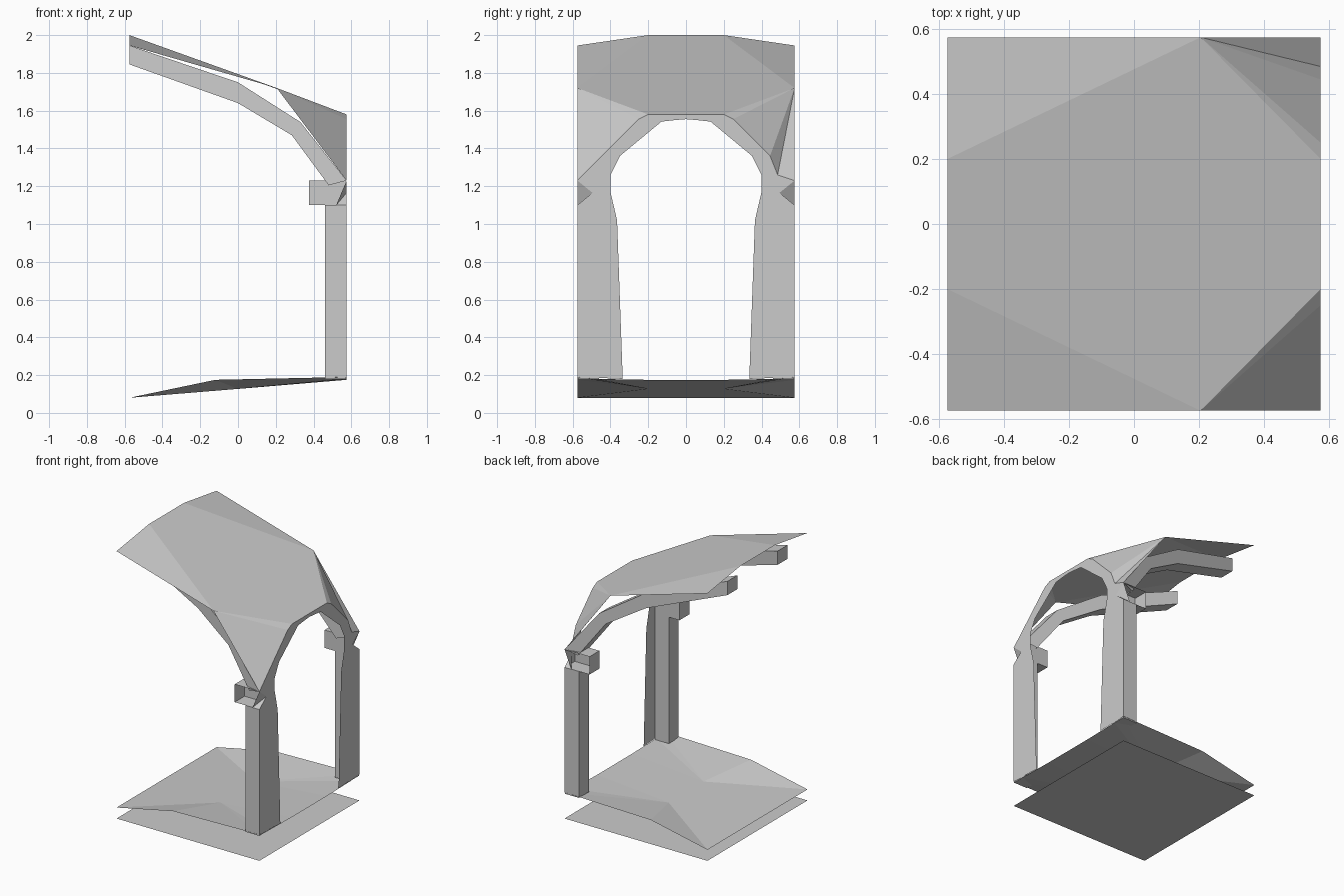
import bpy

if "Cube" in bpy.data.objects:
    bpy.data.objects.remove(bpy.data.objects["Cube"])

H = 0.575   # half width of the square module


def mesh(name, verts, faces):
    me = bpy.data.meshes.new(name)
    me.from_pydata(verts, [], faces)
    me.update()
    ob = bpy.data.objects.new(name, me)
    bpy.context.collection.objects.link(ob)
    return ob


def flip(face, s):
    # keep normals outward on the mirrored side
    return tuple(face) if s > 0 else tuple(reversed(face))


def box(name, x0, x1, y0, y1, z0, z1, skip=()):
    v = [(x, y, z) for x in (x0, x1) for y in (y0, y1) for z in (z0, z1)]
    f = {"left": (0, 1, 3, 2), "right": (4, 6, 7, 5), "front": (0, 4, 5, 1),
         "back": (2, 3, 7, 6), "bottom": (0, 2, 6, 4), "top": (1, 5, 7, 3)}
    return mesh(name, v, [q for k, q in f.items() if k not in skip])


# flat base sheet
mesh("base", [(-H, -H, 0), (-H, H, 0), (H, H, 0), (H, -H, 0)], [(0, 1, 2, 3)])

# sloping ground with raised side banks
v, f = [], []
for s in (-1, 1):
    b = len(v)
    v += [(-H, .2 * s, .08), (0, .2 * s, .127), (H, .2 * s, .175),
          (H, .48 * s, .18), (H, H * s, .19), (-.12, H * s, .175), (-H, H * s, .08)]
    for t in ((0, 1, 6), (1, 5, 6), (1, 4, 5), (1, 3, 4), (1, 2, 3)):
        f.append(flip([b + i for i in t], s))
f += [(0, 1, 8, 7), (1, 2, 9, 8)]
mesh("ground", v, f)

# arch outline on each side: (outer y, outer z, inner y, inner z), bottom to top
jamb = [(H, .19, .335, .18), (H, 1.1, .365, 1.02), (.495, 1.165, .40, 1.17)]
shoulder = {-1: [(H, 1.23, .40, 1.26)],
            1: [(H, 1.23, .40, 1.21), (.485, 1.26, .40, 1.26)]}
crown = [(.445, 1.36, .35, 1.36), (.25, 1.555, .13, 1.542),
         (.2, 1.58, .06, 1.55), (0, 1.58, 0, 1.555)]

rv = [(-H, -.2, 2), (H, -.2, 1.58), (H, .2, 1.58), (-H, .2, 2)]
rf = [(3, 0, 8, 1, 2, 4)]
side_tris = []
for s in (-1, 1):
    tag = "front" if s < 0 else "back"
    pts = jamb + shoulder[s] + crown
    # arch half with a folded return beside the column
    v, f = [], []
    for oy, oz, iy, iz in pts:
        v += [(H, oy * s, oz), (H, iy * s, iz)]
    for i in range(len(pts) - 1):
        f.append(flip((2 * i, 2 * i + 2, 2 * i + 3, 2 * i + 1), s))
    b = len(v)
    v += [(.52, H * s, .19), (.52, H * s, 1.1)]
    f += [flip((0, b, b + 1, 2), s), flip((2, b + 1, 4), s), flip((4, b + 1, 6), s)]
    mesh("arch_" + tag, v, f)

    # roof corner fan between the side point and the arch edge
    fan = [(H, oy * s, oz) for oy, oz, _, _ in (shoulder[s] + crown)[:-1]]
    fv = [(.205, H * s, 1.72)] + fan
    ff = [flip((0, i, i + 1), -s) for i in range(1, len(fan))]
    fv += [(-H, .2 * s, 2), (-H, H * s, 1.945)]
    ff.append(flip((0, len(fv) - 2, len(fv) - 1), s))
    mesh("roof_corner_" + tag, fv, ff)

    # column and the bracket on top of it, open on the outer side
    ya, yb = sorted((.46 * s, .573 * s))
    box("column_" + tag, .46, .573, ya, yb, .18, 1.1)
    box("bracket_" + tag, .375, .573, ya, yb, 1.1, 1.23, skip=(tag, "right"))

    # bent rib drifting inward under the roof
    path = [(.575, 1.23, .48, 1.205), (.33, 1.54, .285, 1.47),
            (0, 1.75, 0, 1.64), (-H, 1.945, -H, 1.845)]
    v, f = [], []
    for xt, zt, xb, zb in path:
        for x, z in ((xt, zt), (xb, zb)):
            y = .345 + .23 * (x + H) / (2 * H)
            v += [(x, y * s, z), (x, (y - .115) * s, z)]
    for i in range(3):
        a, c = 4 * i, 4 * i + 4
        for p, q in ((0, 1), (1, 3), (3, 2), (2, 0)):
            f.append(flip((a + p, a + q, c + q, c + p), s))
    f += [flip((12, 13, 15, 14), s)]
    mesh("rib_" + tag, v, f)

# main roof slab, a sloping hexagon
mesh("roof", [(-H, -.2, 2), (.205, -H, 1.72), (H, -.2, 1.58),
              (H, .2, 1.58), (.205, H, 1.72), (-H, .2, 2)], [(0, 1, 2, 3, 4, 5)])
